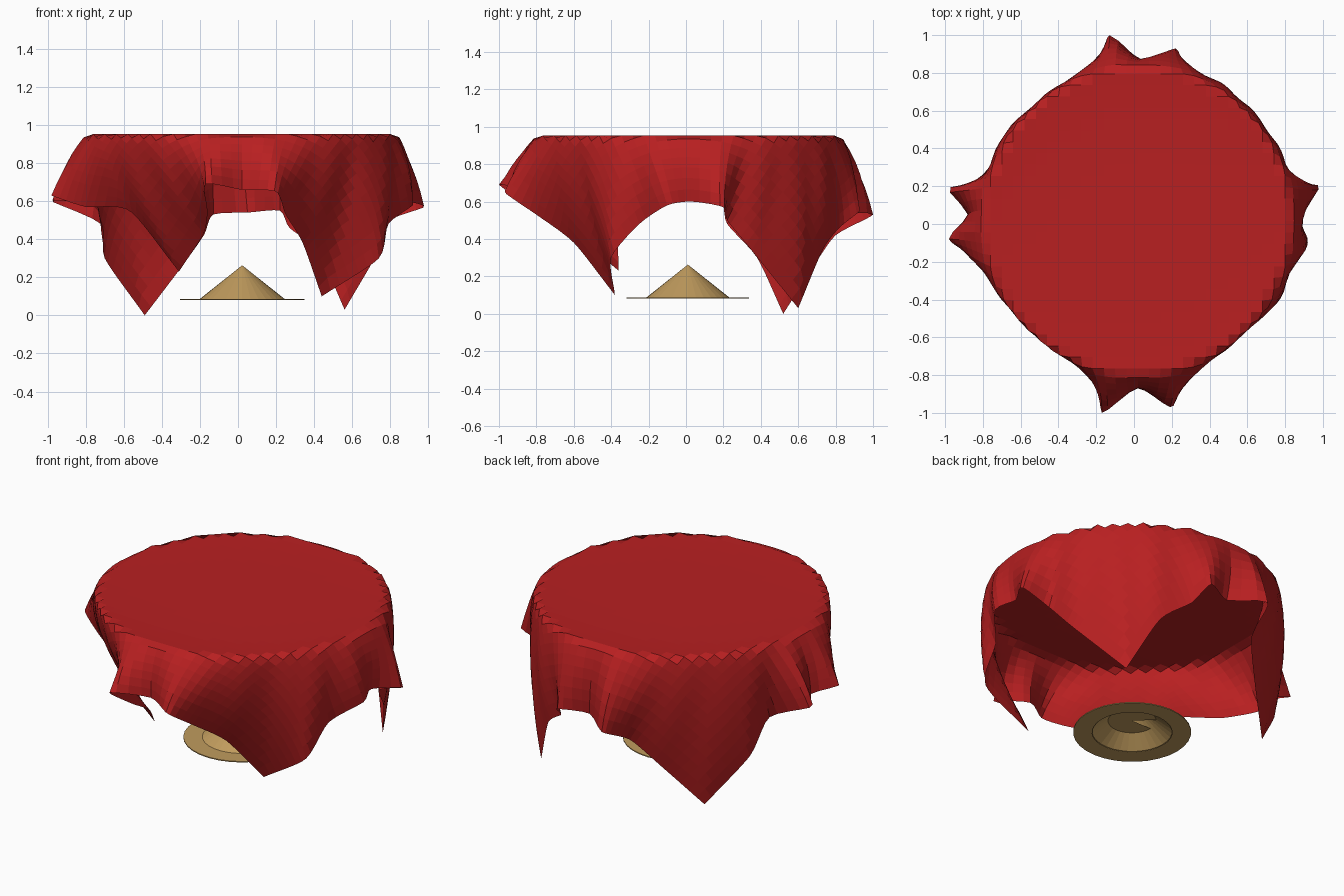
import bpy, bmesh, math
from mathutils import Vector

if "Cube" in bpy.data.objects:
    bpy.data.objects.remove(bpy.data.objects["Cube"])


def material(name, col):
    m = bpy.data.materials.new(name)
    m.diffuse_color = (*col, 1)
    m.use_nodes = True
    m.node_tree.nodes["Principled BSDF"].inputs["Base Color"].default_value = m.diffuse_color
    return m


red = material("red cloth", (0.48, 0.014, 0.015))
tan = material("tan wood", (0.53, 0.33, 0.11))


def finish(bm, name, mat):
    me = bpy.data.meshes.new(name)
    bm.to_mesh(me)
    bm.free()
    me.materials.append(mat)
    ob = bpy.data.objects.new(name, me)
    bpy.context.collection.objects.link(ob)
    return ob


# --- Tablecloth: square sheet, flat on a disc, falling to a folded hem ---
# hem control points: position along square edge (0..8, corners odd), x, y, z
HEM = [
    (0, .02, -.87, .66), (.22, .2, -.97, .65), (.45, .25, -.8, .53), (.7, .34, -.6, .38),
    (1, .44, -.38, .1), (1.35, .74, -.4, .3), (1.6, .79, -.25, .48), (1.8, .92, -.1, .58),
    (2, .88, .03, .6), (2.18, .98, .2, .57), (2.4, .8, .22, .5), (2.65, .74, .35, .34),
    (3, .56, .6, .03), (3.35, .42, .73, .34), (3.6, .27, .82, .46), (3.8, .22, .93, .55),
    (4, .05, .86, .54), (4.15, -.13, 1, .53), (4.45, -.18, .8, .42), (4.7, -.3, .68, .25),
    (5, -.49, .52, 0), (5.35, -.7, .38, .3), (5.6, -.72, .22, .48), (5.82, -.98, .19, .6),
    (5.95, -.88, .05, .6), (6.1, -.98, -.08, .63), (6.4, -.8, -.2, .57), (6.62, -.57, -.36, .55),
    (7, -.31, -.36, .23), (7.4, -.18, -.6, .43), (7.6, -.16, -.8, .55), (7.8, -.17, -1, .69),
]
N, HALF, RIM, TOP = 40, 1.2, 0.82, 0.95
CX, CY = 0.02, 0.015


def hem_point(s):
    s %= 8
    n = len(HEM)
    i = max(k for k in range(n) if HEM[k][0] <= s + 1e-9)
    s0, s1 = HEM[i][0], (HEM[i + 1][0] if i + 1 < n else 8)
    f = (s - s0) / (s1 - s0)
    a, b, c, d = (Vector(HEM[(i + k) % n][1:]) for k in (-1, 0, 1, 2))
    # cloth corners stay pointed
    ta = (c - b) if s0 % 2 == 1 else (c - a) * 0.35
    tb = (c - b) if s1 % 2 == 1 else (d - b) * 0.35
    p = (b * (2*f**3 - 3*f*f + 1) + ta * (f**3 - 2*f*f + f)
         + c * (3*f*f - 2*f**3) + tb * (f**3 - f*f))
    return Vector((max(-1, min(1, p.x)), max(-1, min(1, p.y)), max(0, p.z)))


def drape(u, v):
    rho, big = math.hypot(u, v), max(abs(u), abs(v))
    if rho <= RIM:
        return Vector((CX + u, CY + v, TOP - 0.006 + 0.01 * (rho / RIM) ** 4))
    # position of this ray on the square's edge
    a, b = u / big, v / big
    if b <= -1:
        s = a
    elif a >= 1:
        s = 2 + b
    elif b >= 1:
        s = 4 - a
    else:
        s = 6 - b
    reach = HALF * rho / big - RIM
    t = (rho - RIM) / reach
    out = Vector((u / rho, v / rho, 0))
    p0 = Vector((CX, CY, TOP)) + out * RIM
    h = hem_point(s)
    p1 = p0 + (h - p0) * 0.25 + out * 0.065
    p1.z = TOP + (h.z - TOP) * 0.4
    p = p0 * (1 - t)**2 + p1 * (2 * t * (1 - t)) + h * t * t
    # faint pleats between rim and hem
    p += out * (0.02 * t * (1 - t) * math.sin(26 * math.atan2(v, u) + 1.0))
    return p


bm = bmesh.new()
g = [[bm.verts.new(drape(HALF * (2*i/N - 1), HALF * (2*j/N - 1)))
      for j in range(N + 1)] for i in range(N + 1)]
for i in range(N):
    for j in range(N):
        bm.faces.new((g[i][j], g[i+1][j], g[i+1][j+1], g[i][j+1]))
finish(bm, "tablecloth", red)


# --- Base: open cone on a thin flat ring, with a partial disc inside ---
SEG = 32
BX, BY = 0.022, 0.01


def ring(bm, r, z):
    return [bm.verts.new((BX + r * math.cos(2*math.pi*k/SEG),
                          BY + r * math.sin(2*math.pi*k/SEG), z)) for k in range(SEG)]


bm = bmesh.new()
tip = bm.verts.new((BX, BY, 0.263))
loops = [ring(bm, 0.222, 0.087), ring(bm, 0.327, 0.087),
         ring(bm, 0.327, 0.081), ring(bm, 0.222, 0.081)]
for k in range(SEG):
    m = (k + 1) % SEG
    bm.faces.new((tip, loops[0][k], loops[0][m]))
    for p, q in zip(loops, loops[1:]):
        bm.faces.new((p[k], q[k], q[m], p[m]))
finish(bm, "base_cone_and_ring", tan)

bm = bmesh.new()
mid = bm.verts.new((BX, BY, 0.155))
edge = ring(bm, 0.134, 0.155)
for k in range(SEG):
    if not 12 <= k < 16:          # open wedge
        bm.faces.new((mid, edge[k], edge[(k + 1) % SEG]))
finish(bm, "inner_disc", tan)
